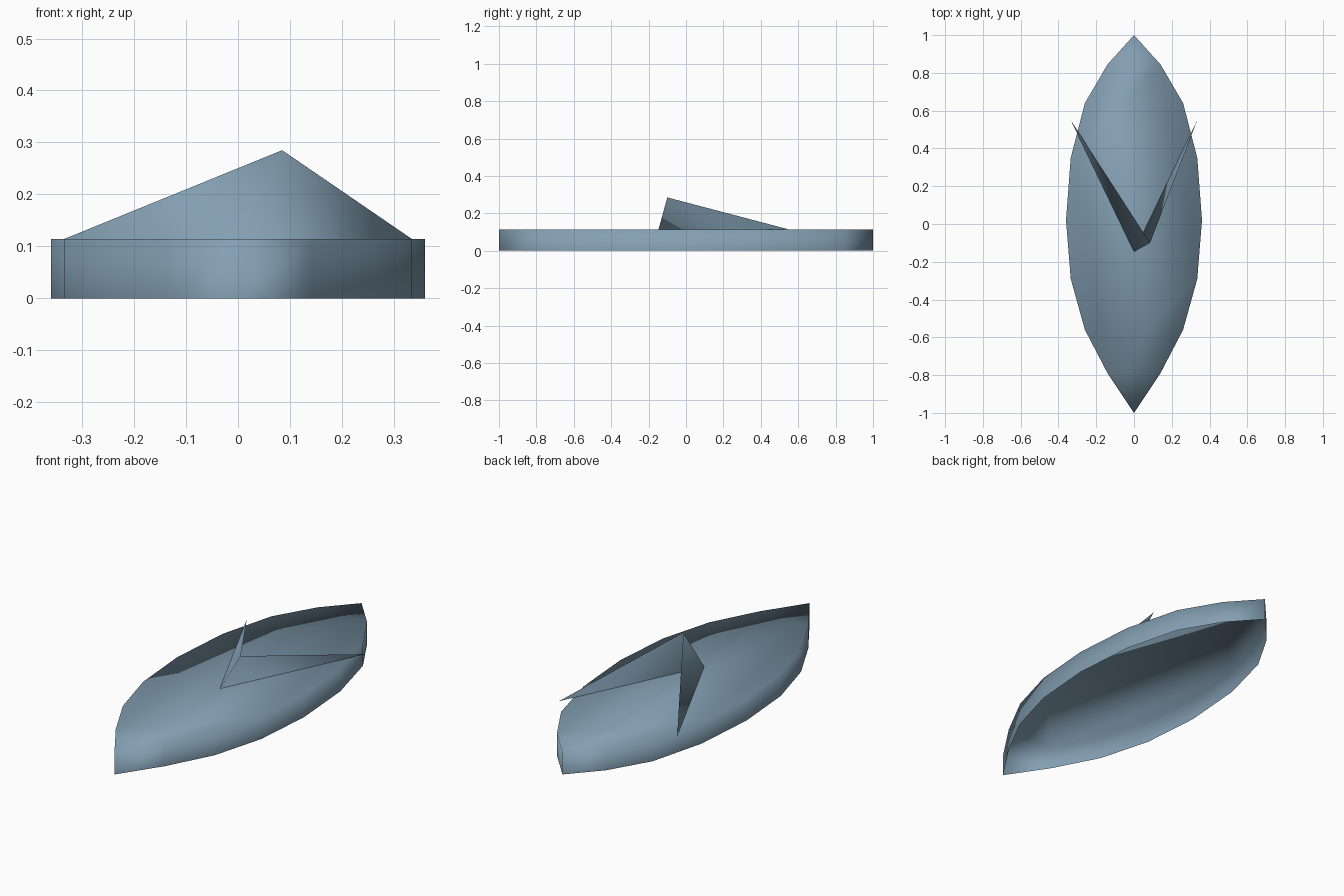
import bpy
import bmesh

if "Cube" in bpy.data.objects:
    bpy.data.objects.remove(bpy.data.objects["Cube"])

# One colour for the whole model
mat = bpy.data.materials.new("slate blue")
mat.diffuse_color = (0.23, 0.35, 0.45, 1.0)
mat.use_nodes = True
mat.node_tree.nodes["Principled BSDF"].inputs["Base Color"].default_value = mat.diffuse_color


def finish(bm, name):
    for f in bm.faces:
        f.smooth = True
    me = bpy.data.meshes.new(name)
    bm.to_mesh(me)
    bm.free()
    me.materials.append(mat)
    ob = bpy.data.objects.new(name, me)
    bpy.context.collection.objects.link(ob)
    return ob


DECK = 0.114

# Leaf-shaped hull: right half of the outline, mirrored to the left
half = [(0.14, -0.79), (0.26, -0.56), (0.335, -0.29), (0.36, 0.02),
        (0.335, 0.35), (0.26, 0.64), (0.14, 0.845)]
outline = [(0, -1)] + half + [(0, 1)] + [(-x, y) for x, y in reversed(half)]

bm = bmesh.new()
low = [bm.verts.new((x, y, 0)) for x, y in outline]
top = [bm.verts.new((x, y, DECK)) for x, y in outline]
n = len(outline)
for i in range(n):
    j = (i + 1) % n
    bm.faces.new((low[i], low[j], top[j], top[i]))
# Flat deck closes the top, the underside stays open
bm.faces.new(top)
finish(bm, "hull")

# Leaning splash guard: two thin triangles sharing a front edge
bm = bmesh.new()
base = bm.verts.new((0, -0.147, DECK))
peak = bm.verts.new((0.085, -0.10, 0.285))
left = bm.verts.new((-0.335, 0.55, DECK))
right = bm.verts.new((0.335, 0.55, DECK))
bm.faces.new((left, base, peak))
bm.faces.new((base, right, peak))
finish(bm, "splash_guard")
